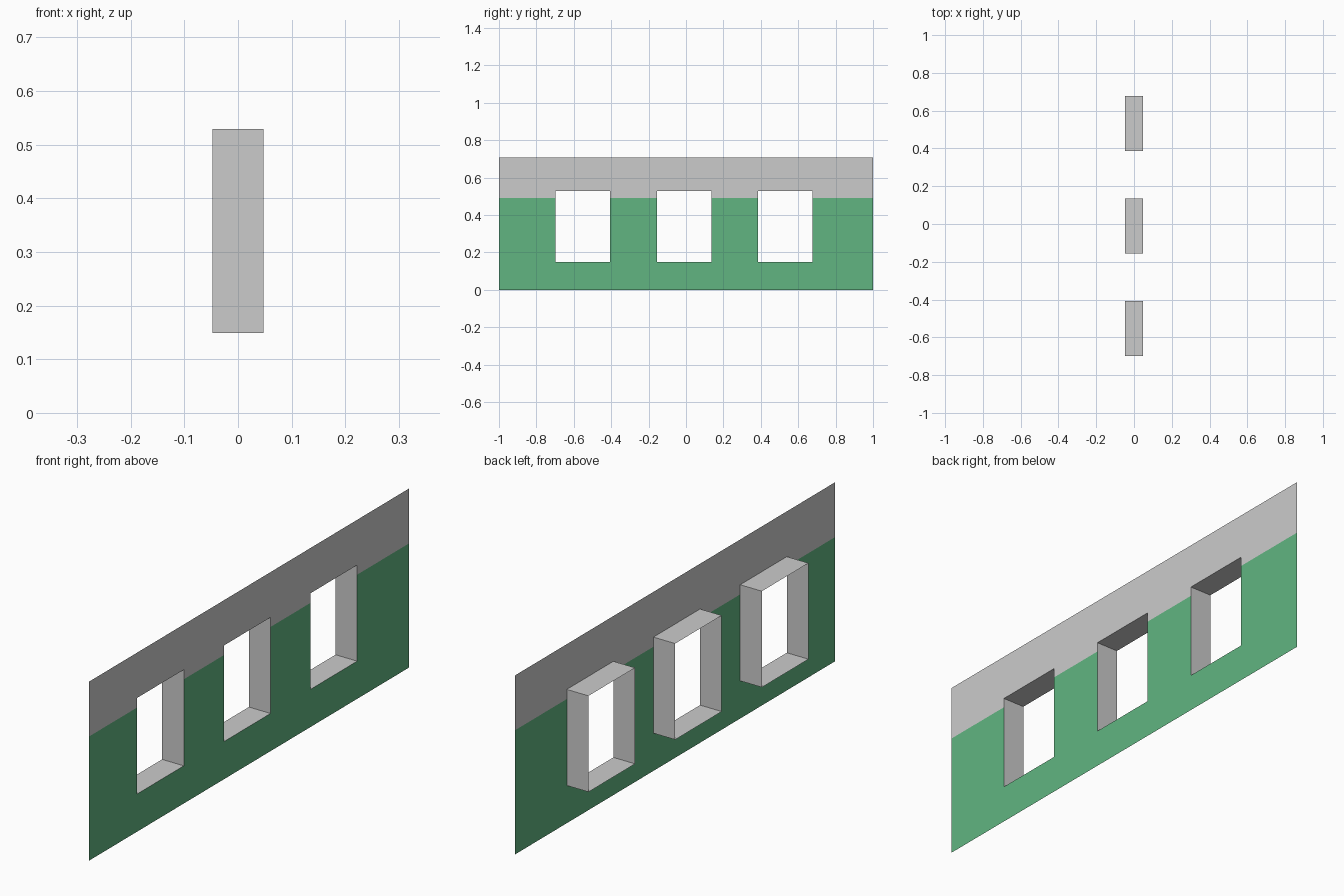
import bpy, bmesh

if "Cube" in bpy.data.objects:
    bpy.data.objects.remove(bpy.data.objects["Cube"])

X_WALL, X_BACK = 0.0475, -0.0475
HEIGHT, SPLIT = 0.708, 0.491            # wall top, paint line
SILL, HEAD = 0.149, 0.529               # window bottom and top
WINDOWS = [(c - 0.1455, c + 0.1455) for c in (-0.552, -0.01, 0.5315)]


def make_object(name, quads, material=None):
    bm = bmesh.new()
    for quad in quads:
        bm.faces.new([bm.verts.new(p) for p in quad])
    bmesh.ops.remove_doubles(bm, verts=bm.verts, dist=1e-5)
    mesh = bpy.data.meshes.new(name)
    bm.to_mesh(mesh)
    bm.free()
    if material:
        mesh.materials.append(material)
    obj = bpy.data.objects.new(name, mesh)
    bpy.context.collection.objects.link(obj)
    return obj


def wall_band(name, zs, material=None):
    # Flat sheet facing +x, skipping the cells inside window openings
    ys = [-1.0] + [y for w in WINDOWS for y in w] + [1.0]
    quads = []
    for i, (y0, y1) in enumerate(zip(ys, ys[1:])):
        for z0, z1 in zip(zs, zs[1:]):
            if i % 2 and SILL <= z0 and z1 <= HEAD:
                continue
            quads.append([(X_WALL, y0, z0), (X_WALL, y1, z0),
                          (X_WALL, y1, z1), (X_WALL, y0, z1)])
    return make_object(name, quads, material)


green = bpy.data.materials.new("green_paint")
green.diffuse_color = (0.12, 0.46, 0.22, 1)
green.use_nodes = True
green.node_tree.nodes["Principled BSDF"].inputs["Base Color"].default_value = green.diffuse_color

# Painted lower wall and plain upper wall
wall_band("lower_wall", [0, SILL, SPLIT], green)
wall_band("upper_wall", [SPLIT, HEAD, HEIGHT])

# Open window reveals behind the wall, faces pointing into the opening
for n, (y0, y1) in enumerate(WINDOWS, 1):
    loop = [(y0, SILL), (y1, SILL), (y1, HEAD), (y0, HEAD)]
    quads = []
    for (ya, za), (yb, zb) in zip(loop, loop[1:] + loop[:1]):
        quads.append([(X_BACK, ya, za), (X_WALL, ya, za),
                      (X_WALL, yb, zb), (X_BACK, yb, zb)])
    make_object(f"window_reveal_{n}", quads)
